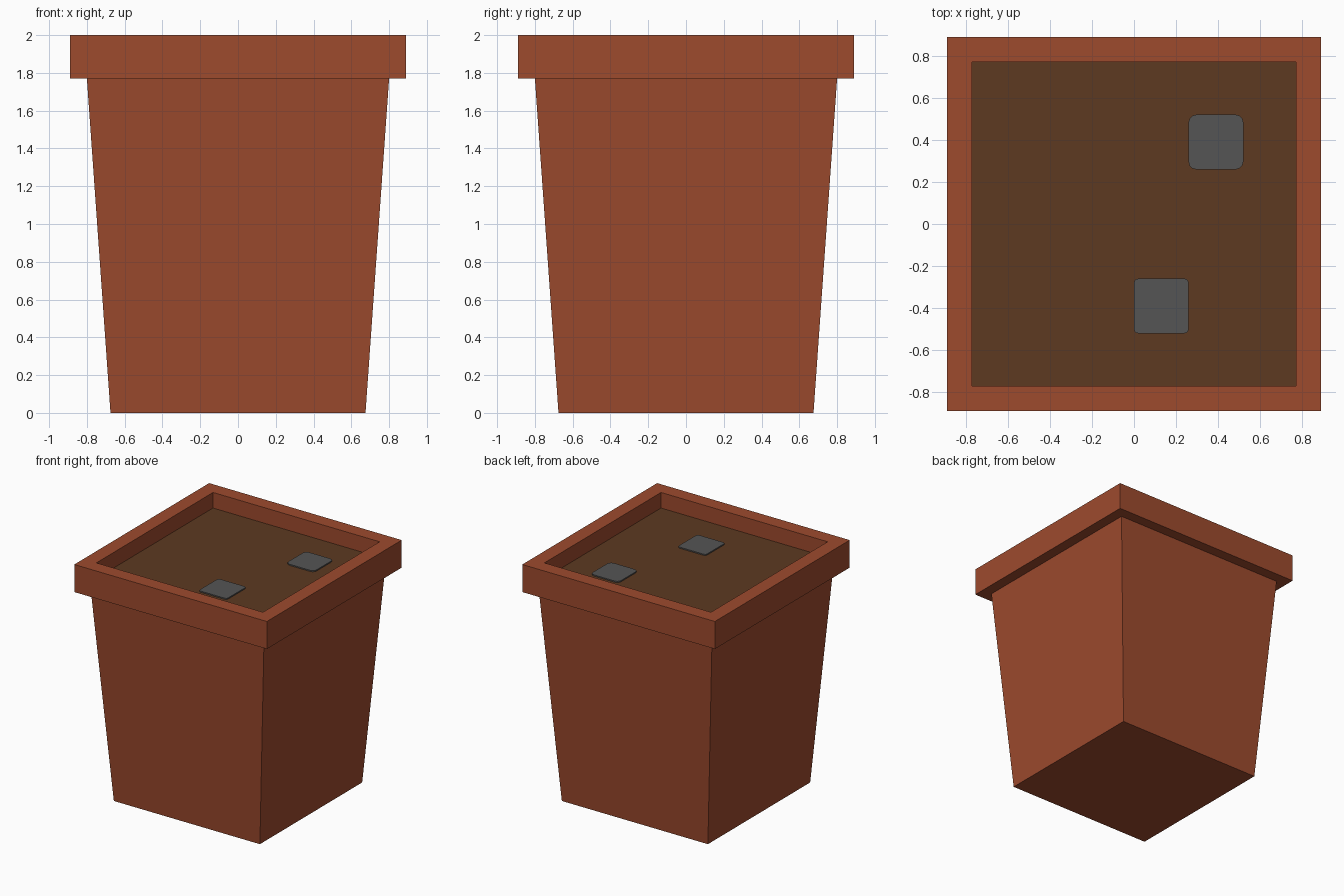
import bpy
import bmesh
from mathutils import Matrix

cube = bpy.data.objects.get("Cube")
if cube:
    bpy.data.objects.remove(cube, do_unlink=True)


def material(name, rgb):
    mat = bpy.data.materials.new(name)
    mat.use_nodes = True
    mat.diffuse_color = (*rgb, 1)
    mat.node_tree.nodes["Principled BSDF"].inputs["Base Color"].default_value = (*rgb, 1)
    return mat


def add_object(name, bm, mat):
    bmesh.ops.recalc_face_normals(bm, faces=bm.faces)
    mesh = bpy.data.meshes.new(name)
    bm.to_mesh(mesh)
    bm.free()
    mesh.materials.append(mat)
    obj = bpy.data.objects.new(name, mesh)
    bpy.context.collection.objects.link(obj)
    return obj


def square_loft(name, profile, mat, closed=False):
    """Sweep a (half width, height) profile around a square."""
    bm = bmesh.new()
    corners = [(-1, -1), (1, -1), (1, 1), (-1, 1)]
    rings = [[bm.verts.new((x * r, y * r, z)) for x, y in corners] for r, z in profile]
    pairs = list(zip(rings, rings[1:]))
    if closed:
        pairs.append((rings[-1], rings[0]))
    else:
        bm.faces.new(rings[0])
        bm.faces.new(rings[-1])
    for low, high in pairs:
        for i in range(4):
            j = (i + 1) % 4
            bm.faces.new((low[i], low[j], high[j], high[i]))
    return add_object(name, bm, mat)


def stone(name, x, y, corner, mat):
    """Flat square stone with rounded upright corners."""
    bm = bmesh.new()
    place = Matrix.Translation((x, y, SOIL_TOP + 0.002)) @ Matrix.Diagonal((0.26, 0.26, 0.016, 1))
    bmesh.ops.create_cube(bm, size=1, matrix=place)
    upright = [e for e in bm.edges if abs(e.verts[0].co.z - e.verts[1].co.z) > 0.01]
    bmesh.ops.bevel(bm, geom=upright, offset=corner, segments=3, profile=0.5, affect='EDGES')
    return add_object(name, bm, mat)


terracotta = material("terracotta", (0.337, 0.069, 0.027))
soil_brown = material("soil brown", (0.109, 0.042, 0.015))
stone_grey = material("stone grey", (0.091, 0.091, 0.091))

RIM_BOTTOM, SOIL_TOP = 1.77, 1.87

# Tapered pot body and overhanging rim
square_loft("pot_body", [(0.675, 0), (0.8, RIM_BOTTOM)], terracotta)
square_loft("pot_rim", [(0.77, RIM_BOTTOM), (0.89, RIM_BOTTOM), (0.89, 2), (0.77, 2)],
            terracotta, closed=True)

# Soil filling the pot, with two stones in its surface
square_loft("soil", [(0.77, RIM_BOTTOM + 0.01), (0.77, SOIL_TOP)], soil_brown)
stone("back_stone", 0.39, 0.39, 0.035, stone_grey)
stone("front_stone", 0.13, -0.39, 0.02, stone_grey)
